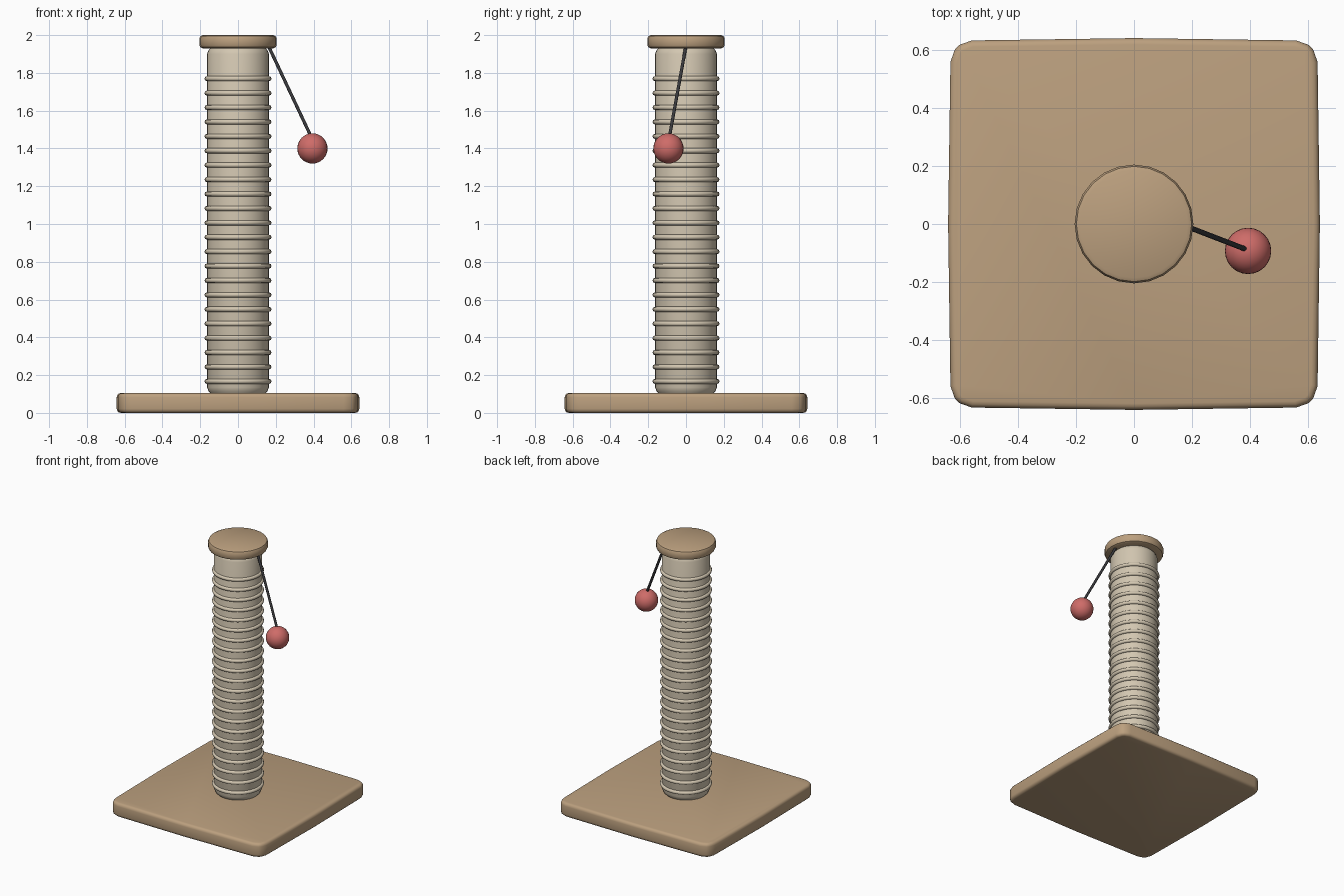
import bpy, bmesh
from math import pi, sin, cos, radians
from mathutils import Vector

if "Cube" in bpy.data.objects:
    bpy.data.objects.remove(bpy.data.objects["Cube"])


def material(name, rgb):
    m = bpy.data.materials.new(name)
    m.use_nodes = True
    m.diffuse_color = (*rgb, 1)
    m.node_tree.nodes["Principled BSDF"].inputs["Base Color"].default_value = (*rgb, 1)
    return m


wood = material("tan carpet", (0.50, 0.35, 0.21))
sisal = material("pale sisal", (0.65, 0.57, 0.44))
red = material("red toy", (0.62, 0.15, 0.14))
dark = material("dark cord", (0.04, 0.04, 0.045))


def finish(name, mat, angle=40):
    ob = bpy.context.object
    ob.name = name
    ob.data.materials.append(mat)
    bpy.ops.object.shade_smooth_by_angle(angle=radians(angle))
    return ob


def from_bmesh(name, bm, mat, angle=40):
    bmesh.ops.recalc_face_normals(bm, faces=bm.faces)
    me = bpy.data.meshes.new(name)
    bm.to_mesh(me)
    bm.free()
    ob = bpy.data.objects.new(name, me)
    bpy.context.collection.objects.link(ob)
    bpy.ops.object.select_all(action='DESELECT')
    ob.select_set(True)
    bpy.context.view_layer.objects.active = ob
    return finish(name, mat, angle)


def lathe(name, profile, mat, sides):
    """Spin an (r, z) profile that starts and ends on the axis."""
    bm = bmesh.new()
    vs = [bm.verts.new((r, 0, z)) for r, z in profile]
    edges = [bm.edges.new(p) for p in zip(vs, vs[1:])]
    bmesh.ops.spin(bm, geom=vs + edges, axis=(0, 0, 1), cent=(0, 0, 0),
                   angle=2 * pi, steps=sides)
    bmesh.ops.remove_doubles(bm, verts=bm.verts, dist=1e-4)
    return from_bmesh(name, bm, mat)


# Base: slightly bowed square with rounded corners and soft rims
bm = bmesh.new()
side = [(0.642, 0), (0.634, 0.56), (0.619, 0.602), (0.602, 0.619), (0.56, 0.634)]
outline = []
for k in range(4):
    c, s = cos(k * pi / 2), sin(k * pi / 2)
    outline += [(x * c - y * s, x * s + y * c, 0) for x, y in side]
bottom = bm.faces.new([bm.verts.new(p) for p in outline])
top = bmesh.ops.extrude_face_region(bm, geom=[bottom])
bmesh.ops.translate(bm, vec=(0, 0, 0.105),
                    verts=[v for v in top["geom"] if isinstance(v, bmesh.types.BMVert)])
rims = [e for e in bm.edges if abs(e.verts[0].co.z - e.verts[1].co.z) < 1e-4]
bmesh.ops.bevel(bm, geom=rims, offset=0.022, segments=3, profile=0.5, affect='EDGES')
from_bmesh("base", bm, wood)

# Post and its cap
lathe("post", [(0, 0.1), (0.143, 0.1), (0.156, 0.115), (0.164, 0.135),
               (0.164, 1.9), (0.156, 1.92), (0.143, 1.935), (0, 1.935)], sisal, 32)
lathe("cap", [(0, 1.93), (0.186, 1.93), (0.199, 1.936), (0.205, 1.949),
              (0.205, 1.981), (0.199, 1.994), (0.186, 2.0), (0, 2.0)], wood, 24)

# Rope windings
for i in range(22):
    bpy.ops.mesh.primitive_torus_add(major_radius=0.164, minor_radius=0.0135,
                                     major_segments=32, minor_segments=8,
                                     location=(0, 0, 0.167 + i * 0.0763))
    finish(f"rope_ring_{i + 1}", sisal, 60)

# Hanging toy on its cord
start, end = Vector((0.16, 0, 1.945)), Vector((0.388, -0.088, 1.46))
span = end - start
bpy.ops.mesh.primitive_cylinder_add(vertices=8, radius=0.009, depth=span.length,
                                    location=(start + end) / 2)
bpy.context.object.rotation_euler = span.to_track_quat('Z', 'Y').to_euler()
finish("cord", dark, 60)
bpy.ops.mesh.primitive_uv_sphere_add(segments=24, ring_count=16, radius=0.08,
                                     location=(0.394, -0.093, 1.4))
finish("toy_ball", red)
